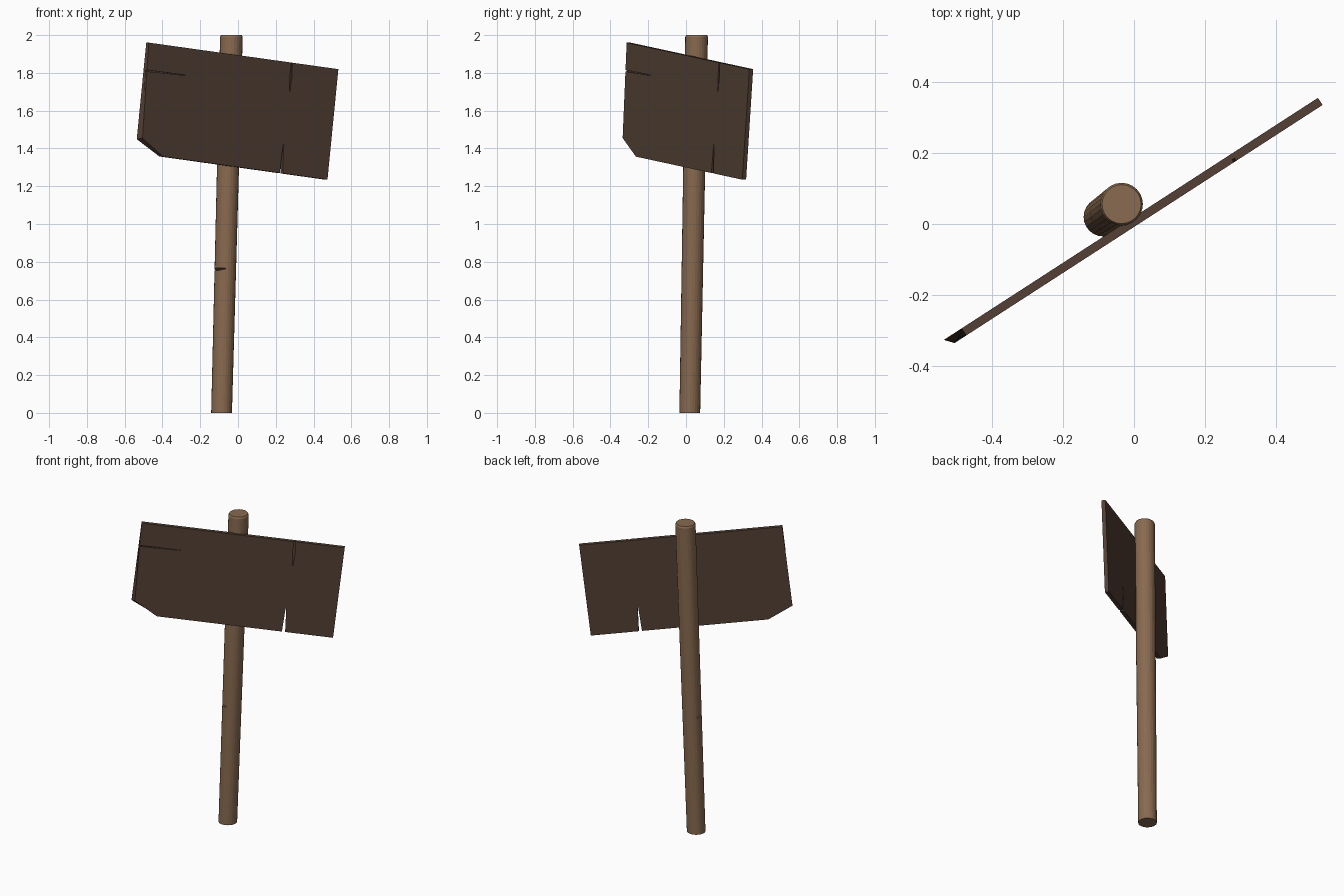
import bpy, bmesh, math
from mathutils import Vector, Matrix

if "Cube" in bpy.data.objects:
    bpy.data.objects.remove(bpy.data.objects["Cube"])


def material(name, rgb):
    m = bpy.data.materials.new(name)
    m.diffuse_color = (*rgb, 1)
    m.use_nodes = True
    m.node_tree.nodes["Principled BSDF"].inputs["Base Color"].default_value = m.diffuse_color
    return m


def finish(bm, name, mat=None):
    bmesh.ops.recalc_face_normals(bm, faces=bm.faces)
    me = bpy.data.meshes.new(name)
    bm.to_mesh(me)
    bm.free()
    ob = bpy.data.objects.new(name, me)
    bpy.context.collection.objects.link(ob)
    if mat:
        me.materials.append(mat)
    return ob


def prism(name, pts, y0, y1, matrix, mat=None, front_pts=None):
    """Profile in local XZ, running from y0 (front) to y1 (back)."""
    bm = bmesh.new()
    f = [bm.verts.new(matrix @ Vector((x, y0, z))) for x, z in (front_pts or pts)]
    b = [bm.verts.new(matrix @ Vector((x, y1, z))) for x, z in pts]
    bm.faces.new(f)
    bm.faces.new(b[::-1])
    n = len(pts)
    for i in range(n):
        j = (i + 1) % n
        bm.faces.new((f[i], b[i], b[j], f[j]))
    return finish(bm, name, mat)


def carve(ob, cutter):
    mod = ob.modifiers.new("carve", 'BOOLEAN')
    mod.operation = 'DIFFERENCE'
    mod.solver = 'EXACT'
    mod.object = cutter
    bpy.context.view_layer.objects.active = ob
    bpy.ops.object.modifier_apply(modifier=mod.name)
    bpy.data.objects.remove(cutter)


post_mat = material("post wood", (0.25, 0.145, 0.08))
board_mat = material("board wood", (0.085, 0.05, 0.034))

# Leaning post, slightly wider at the top, with a small bevelled rim
SIDES = 24
bm = bmesh.new()
rings = []
for x, y, z, r in ((-0.087, 0.02, 0, 0.055), (-0.035, 0.056, 1.99, 0.06), (-0.035, 0.056, 2, 0.055)):
    rings.append([bm.verts.new((x + r * math.cos(a), y + r * math.sin(a), z))
                  for a in (2 * math.pi * i / SIDES for i in range(SIDES))])
for lo, hi in zip(rings, rings[1:]):
    for i in range(SIDES):
        j = (i + 1) % SIDES
        bm.faces.new((lo[i], lo[j], hi[j], hi[i]))
bm.faces.new(rings[0][::-1])
bm.faces.new(rings[-1])
post = finish(bm, "post", post_mat)

# Nick cut into the side of the post
nick_frame = (Matrix.Translation((-0.067, 0.034, 0.76))
              @ Matrix.Rotation(math.radians(215), 4, 'Z')
              @ Matrix.Rotation(math.radians(5), 4, 'X'))
carve(post, prism("nick_cutter", [(0.025, 0), (0.09, -0.014), (0.09, 0.014)], -0.1, 0.1, nick_frame))

# Tilted board with a broken corner and an open split in the lower edge
frame = (Matrix.Translation((-0.006, 0.002, 1.5975))
         @ Matrix.Rotation(math.radians(32.9), 4, 'Z')
         @ Matrix.Rotation(math.radians(6.7), 4, 'Y'))
W, H, T = 0.602, 0.2945, 0.012
outline = [(-W, H), (-W, -0.22), (-0.45, -H), (0.299, -H), (0.303, -0.143),
           (0.307, -0.143), (0.318, -H), (W, -H), (W, H)]
front = list(outline)
front[1] = (-W + 0.02, -0.212)
front[2] = (-0.442, -H)
board = prism("sign_board", outline, -T, T, frame, board_mat, front)

# Shallow cracks in the front face
cracks = {
    "top_crack": [(0.302, 0.31), (0.309, 0.31), (0.316, 0.22), (0.313, 0.14), (0.309, 0.14), (0.303, 0.22)],
    "side_crack": [(-0.62, 0.141), (-0.62, 0.149), (-0.35, 0.151), (-0.35, 0.149)],
}
for name, pts in cracks.items():
    carve(board, prism(name, pts, -0.04, -0.003, frame))
